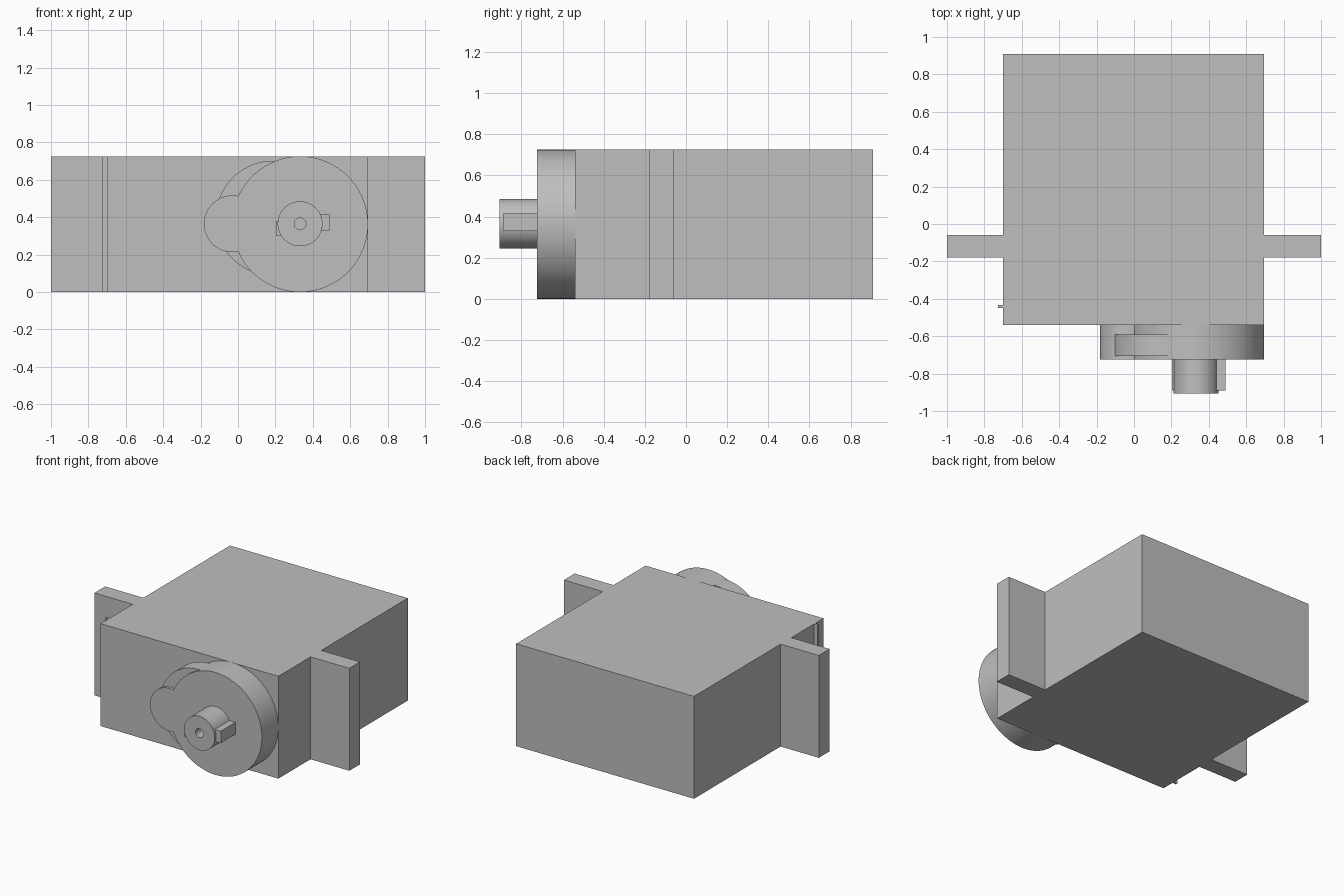
import bpy, bmesh, math
from mathutils import Matrix

if "Cube" in bpy.data.objects:
    bpy.data.objects.remove(bpy.data.objects["Cube"])

grey = bpy.data.materials.new("light_grey")
grey.diffuse_color = (0.52, 0.52, 0.52, 1)
grey.use_nodes = True
grey.node_tree.nodes["Principled BSDF"].inputs["Base Color"].default_value = grey.diffuse_color


def finish(name, bm):
    bmesh.ops.recalc_face_normals(bm, faces=bm.faces)
    me = bpy.data.meshes.new(name)
    bm.to_mesh(me)
    bm.free()
    me.materials.append(grey)
    ob = bpy.data.objects.new(name, me)
    bpy.context.collection.objects.link(ob)
    return ob


def smooth(ob):
    bpy.ops.object.select_all(action='DESELECT')
    ob.select_set(True)
    bpy.context.view_layer.objects.active = ob
    bpy.ops.object.shade_smooth_by_angle(angle=math.radians(30))


def prism(name, pts, z0, z1):
    """Extrude a plan outline upwards."""
    bm = bmesh.new()
    face = bm.faces.new([bm.verts.new((x, y, z0)) for x, y in pts])
    ext = bmesh.ops.extrude_face_region(bm, geom=[face])
    new = [v for v in ext["geom"] if isinstance(v, bmesh.types.BMVert)]
    bmesh.ops.translate(bm, verts=new, vec=(0, 0, z1 - z0))
    return finish(name, bm)


def box(name, x0, x1, y0, y1, z0, z1):
    return prism(name, [(x0, y0), (x1, y0), (x1, y1), (x0, y1)], z0, z1)


def disc(name, x, z, r, y0, y1, sides=96):
    """Cylinder lying along y."""
    bm = bmesh.new()
    m = Matrix.Translation((x, (y0 + y1) / 2, z)) @ Matrix.Rotation(math.pi / 2, 4, 'X')
    bmesh.ops.create_cone(bm, cap_ends=True, segments=sides, radius1=r, radius2=r,
                          depth=y1 - y0, matrix=m)
    ob = finish(name, bm)
    smooth(ob)
    return ob


def tube(name, x, z, r, hole, y0, y1, depth, sides=64):
    """Shaft with a blind bore in its front end."""
    rings = [(r, y1), (r, y0), (hole, y0), (hole, y0 + depth)]
    bm = bmesh.new()
    loops = [[bm.verts.new((x + q * math.cos(2 * math.pi * i / sides), y,
                            z + q * math.sin(2 * math.pi * i / sides)))
              for i in range(sides)] for q, y in rings]
    for a, b in zip(loops, loops[1:]):
        for i in range(sides):
            j = (i + 1) % sides
            bm.faces.new((a[i], a[j], b[j], b[i]))
    bm.faces.new(loops[0])
    bm.faces.new(loops[-1])
    ob = finish(name, bm)
    smooth(ob)
    return ob


H = 0.726
# motor case with mounting ears on both sides
prism("case_with_ears", [(-0.70, -0.54), (0.695, -0.54), (0.695, -0.18), (1, -0.18),
                         (1, -0.06), (0.695, -0.06), (0.695, 0.91), (-0.70, 0.91),
                         (-0.70, -0.06), (-1, -0.06), (-1, -0.18), (-0.70, -0.18)], 0, H)
# thin rib on the left side
box("side_rib", -0.728, -0.70, -0.45, -0.434, 0, H)
# gear housing on the front
disc("large_gear_boss", 0.332, H / 2, H / 2, -0.725, -0.54)
disc("small_gear_boss", -0.03, 0.365, 0.152, -0.725, -0.54)
disc("middle_gear_boss", 0.188, 0.395, 0.307, -0.706, -0.592)
# output shaft with keys
tube("output_shaft", 0.332, 0.365, 0.12, 0.031, -0.906, -0.725, 0.12)
box("right_key", 0.44, 0.488, -0.89, -0.725, 0.33, 0.415)
box("left_key", 0.203, 0.24, -0.89, -0.725, 0.30, 0.38)
